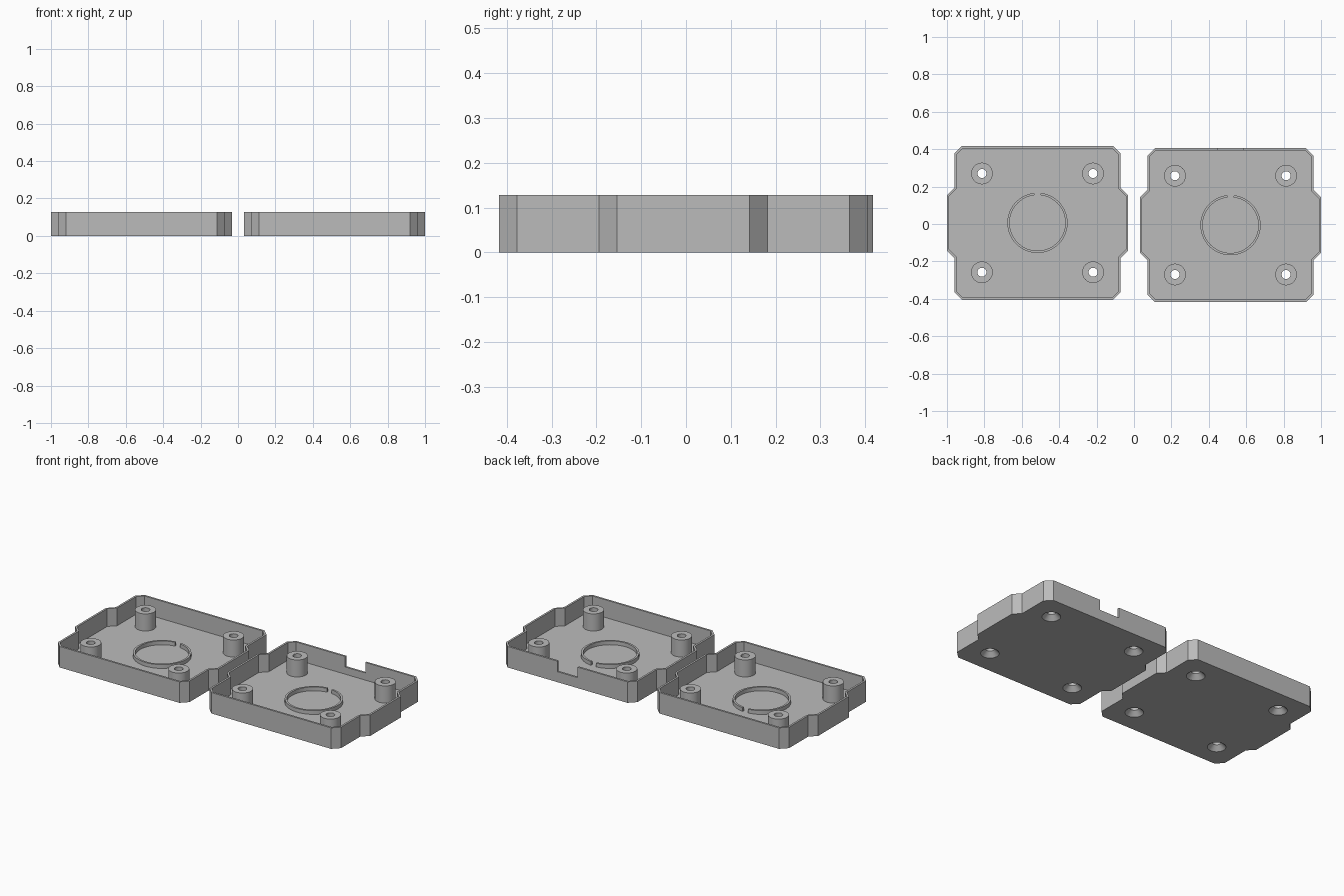
import bpy, bmesh, math

if "Cube" in bpy.data.objects:
    bpy.data.objects.remove(bpy.data.objects["Cube"])

HEIGHT, FLOOR, WALL = 0.128, 0.02, 0.012
BOSS_X, BOSS_Y = 0.297, 0.264

grey = bpy.data.materials.new("plain grey")
grey.diffuse_color = (0.5, 0.5, 0.5, 1)
grey.use_nodes = True
grey.node_tree.nodes["Principled BSDF"].inputs["Base Color"].default_value = grey.diffuse_color


def finish(name, bm, loc, hidden=False):
    bmesh.ops.recalc_face_normals(bm, faces=bm.faces)
    mesh = bpy.data.meshes.new(name)
    bm.to_mesh(mesh)
    bm.free()
    mesh.materials.append(grey)
    ob = bpy.data.objects.new(name, mesh)
    ob.location = loc
    bpy.context.collection.objects.link(ob)
    ob.hide_render = hidden
    ob.hide_viewport = False
    return ob


def skin(bm, rings):
    """Close a stack of equal point rings into a solid."""
    loops = [[bm.verts.new(p) for p in r] for r in rings]
    n = len(loops[0])
    for a, b in zip(loops, loops[1:]):
        for i in range(n):
            j = (i + 1) % n
            bm.faces.new((a[i], a[j], b[j], b[i]))
    bm.faces.new(loops[0][::-1])
    bm.faces.new(loops[-1])


def outline(inset, z):
    """Chamfered outline with a wider middle section, moved inward."""
    d, k = inset, inset * math.tan(math.pi / 8)
    q = [(0.484 - d, 0.148 - k), (0.444 - d, 0.188 - k),
         (0.444 - d, 0.371 - k), (0.404 - k, 0.411 - d)]
    half = q + [(-x, y) for x, y in reversed(q)]
    return [(x, y, z) for x, y in half + [(-x, -y) for x, y in half]]


def lathe(bm, profile, cx, cy, n=32):
    skin(bm, [[(cx + r * math.cos(2 * math.pi * i / n),
                cy + r * math.sin(2 * math.pi * i / n), z) for i in range(n)]
              for r, z in profile])


def four_lathes(profile):
    bm = bmesh.new()
    for sx in (-1, 1):
        for sy in (-1, 1):
            lathe(bm, profile, sx * BOSS_X, sy * BOSS_Y)
    return bm


def boolean(ob, other, op):
    m = ob.modifiers.new(op.lower(), 'BOOLEAN')
    m.operation, m.solver, m.object = op, 'EXACT', other
    bpy.context.view_layer.objects.active = ob
    bpy.ops.object.modifier_apply(modifier=m.name)
    bpy.data.objects.remove(other)


def tray(side, loc, notch):
    # Shell: floor and upright wall in one closed skin
    bm = bmesh.new()
    skin(bm, [outline(0, 0), outline(0, HEIGHT),
              outline(WALL, HEIGHT), outline(WALL, FLOOR)])
    shell = finish(side + "_tray", bm, loc)

    # Screw bosses, then countersunk holes through boss and floor
    boolean(shell, finish("bosses", four_lathes([(0.058, 0.01), (0.058, 0.124)]),
                          loc, True), 'UNION')
    screw = [(0.054, -0.002), (0.052, 0), (0.024, 0.028), (0.024, 0.2)]
    boolean(shell, finish("screw_cutter", four_lathes(screw), loc, True), 'DIFFERENCE')

    # Cable notch in the back wall
    if notch:
        bm = bmesh.new()
        skin(bm, [[(x, y, z) for x, y in ((-.068, .38), (.068, .38), (.068, .44), (-.068, .44))]
                  for z in (0.064, 0.2)])
        boolean(shell, finish("notch_cutter", bm, loc, True), 'DIFFERENCE')

    # Locating ring, open towards the back
    bm = bmesh.new()
    gap, n = 0.11, 56
    sections = []
    for i in range(n + 1):
        a = math.pi / 2 + gap + (2 * math.pi - 2 * gap) * i / n
        sections.append([(r * math.cos(a), r * math.sin(a), z) for r, z in
                         ((.149, FLOOR), (.161, FLOOR), (.161, .043), (.149, .043))])
    skin(bm, sections)
    ring = finish(side + "_locating_ring", bm, loc)

    # Smooth the round surfaces only
    for ob in (shell, ring):
        bpy.ops.object.select_all(action='DESELECT')
        ob.select_set(True)
        bpy.context.view_layer.objects.active = ob
        bpy.ops.object.shade_smooth_by_angle(angle=math.radians(30))


tray("left", (-0.516, 0.006, 0), False)
tray("right", (0.516, -0.006, 0), True)
